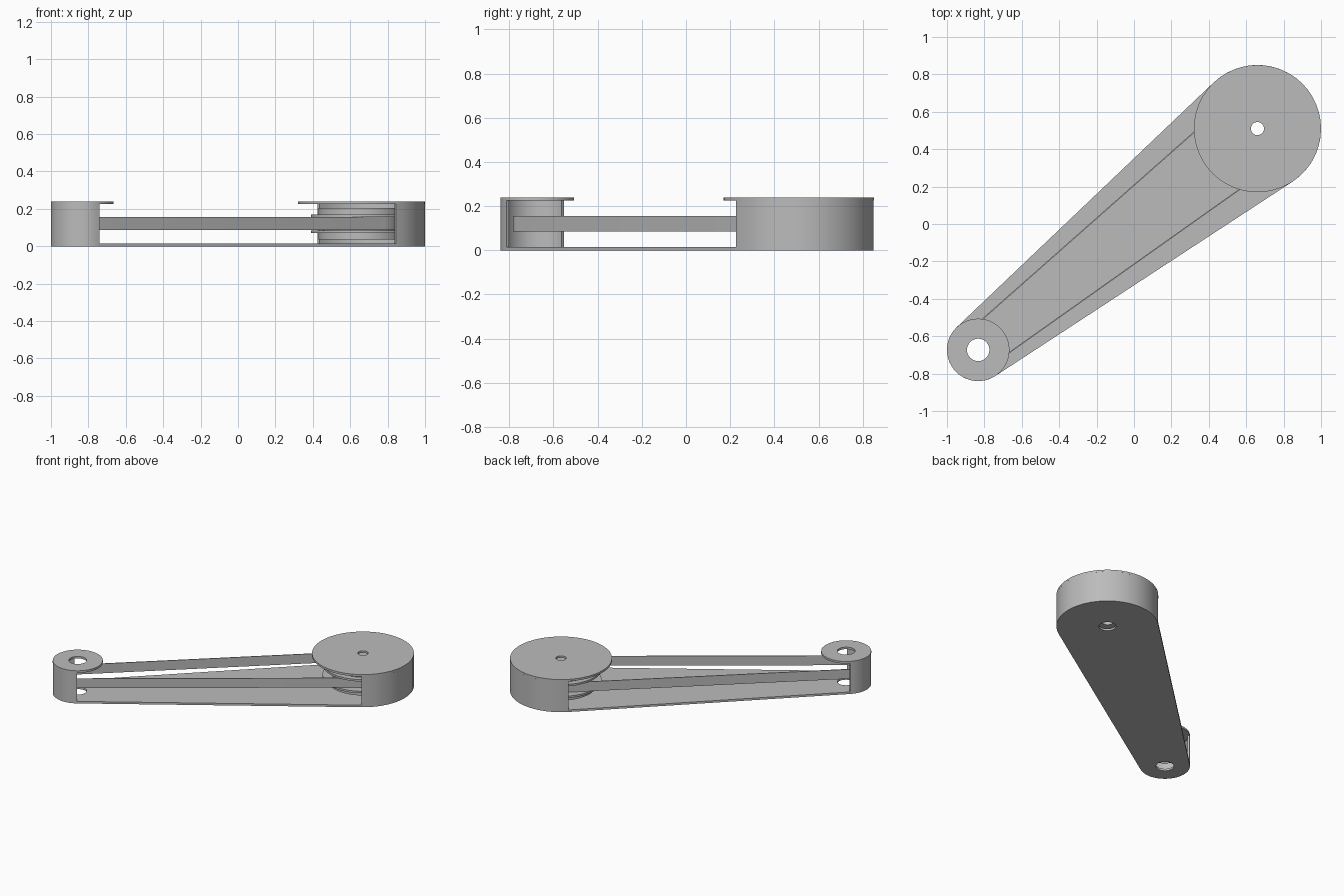
import bpy, bmesh, math

cube = bpy.data.objects.get("Cube")
if cube:
    bpy.data.objects.remove(cube, do_unlink=True)

BIG, SMALL = (0.66, 0.51), (-0.833, -0.673)
R_BIG, R_SMALL = 0.34, 0.167
WALL = 0.015
Z_FLOOR, Z_CAP, Z_TOP = 0.015, 0.225, 0.24

grey = bpy.data.materials.new("plain grey")
grey.use_nodes = True
grey.diffuse_color = (0.5, 0.5, 0.5, 1)
grey.node_tree.nodes["Principled BSDF"].inputs["Base Color"].default_value = (0.5, 0.5, 0.5, 1)


def arc(center, radius, a0, a1, steps=24):
    return [(center[0] + radius * math.cos(a0 + (a1 - a0) * i / steps),
             center[1] + radius * math.sin(a0 + (a1 - a0) * i / steps))
            for i in range(steps + 1)]


def circle(center, radius, steps=32):
    return arc(center, radius, 0, math.tau, steps)[:-1]


def tangent_angles(r_big, r_small):
    # Angles of the two shared tangent points, as a range around the big end
    dx, dy = BIG[0] - SMALL[0], BIG[1] - SMALL[1]
    base = math.atan2(dy, dx)
    off = math.acos((r_small - r_big) / math.hypot(dx, dy))
    return base - off, base + off


def hull(r_big, r_small):
    a, b = tangent_angles(r_big, r_small)
    return arc(BIG, r_big, a, b) + arc(SMALL, r_small, b, a + math.tau)


def finish(name, bm):
    bmesh.ops.recalc_face_normals(bm, faces=bm.faces)
    mesh = bpy.data.meshes.new(name)
    bm.to_mesh(mesh)
    bm.free()
    mesh.materials.append(grey)
    obj = bpy.data.objects.new(name, mesh)
    bpy.context.collection.objects.link(obj)
    bpy.ops.object.select_all(action='DESELECT')
    obj.select_set(True)
    bpy.context.view_layer.objects.active = obj
    bpy.ops.object.shade_smooth_by_angle(angle=math.radians(30))


def prism(name, loops, z0, z1):
    # Flat outline with optional holes, raised from z0 to z1
    bm = bmesh.new()
    for loop in loops:
        verts = [bm.verts.new((x, y, z0)) for x, y in loop]
        for i, v in enumerate(verts):
            bm.edges.new((verts[i - 1], v))
    bmesh.ops.triangle_fill(bm, use_beauty=True, edges=bm.edges[:], normal=(0, 0, 1))
    raised = bmesh.ops.extrude_face_region(bm, geom=bm.faces[:], use_keep_orig=True)
    moved = [g for g in raised["geom"] if isinstance(g, bmesh.types.BMVert)]
    bmesh.ops.translate(bm, vec=(0, 0, z1 - z0), verts=moved)
    finish(name, bm)


def lathe(name, center, profile, steps=48):
    # Closed (radius, height) profile turned about a vertical axis
    bm = bmesh.new()
    rings = [[bm.verts.new((x, y, z)) for x, y in circle(center, r, steps)]
             for r, z in profile]
    for k, ring in enumerate(rings):
        low = rings[k - 1]
        for i in range(steps):
            bm.faces.new((low[i - 1], low[i], ring[i], ring[i - 1]))
    finish(name, bm)


# Tapered floor with a hole at each end
prism("floor_plate",
      [hull(R_BIG, R_SMALL), circle(BIG, 0.057), circle(SMALL, 0.06)], 0, Z_FLOOR)

# Curved end walls and round caps
a, b = tangent_angles(R_BIG, R_SMALL)
for side, center, radius, start, end, hole in (
        ("large", BIG, R_BIG, a, b, 0.035),
        ("small", SMALL, R_SMALL, b, a + math.tau, 0.06)):
    band = arc(center, radius, start, end) + arc(center, radius - WALL, end, start)
    prism(side + "_end_wall", [band], Z_FLOOR, Z_CAP)
    prism(side + "_end_cap", [circle(center, radius, 48), circle(center, hole)], Z_CAP, Z_TOP)

# Grooved pulley: hub, two flanges and a bore
lower = [(0.04, 0.035), (0.23, 0.035), (0.23, 0.07), (0.27, 0.07), (0.27, 0.084), (0.205, 0.084)]
upper = [(r, Z_TOP - z) for r, z in reversed(lower)]
lathe("drive_pulley", BIG, lower + upper)

# Thin belt running around the pulley and the small end
prism("belt", [hull(0.213, 0.111), hull(0.207, 0.105)], 0.086, 0.156)
